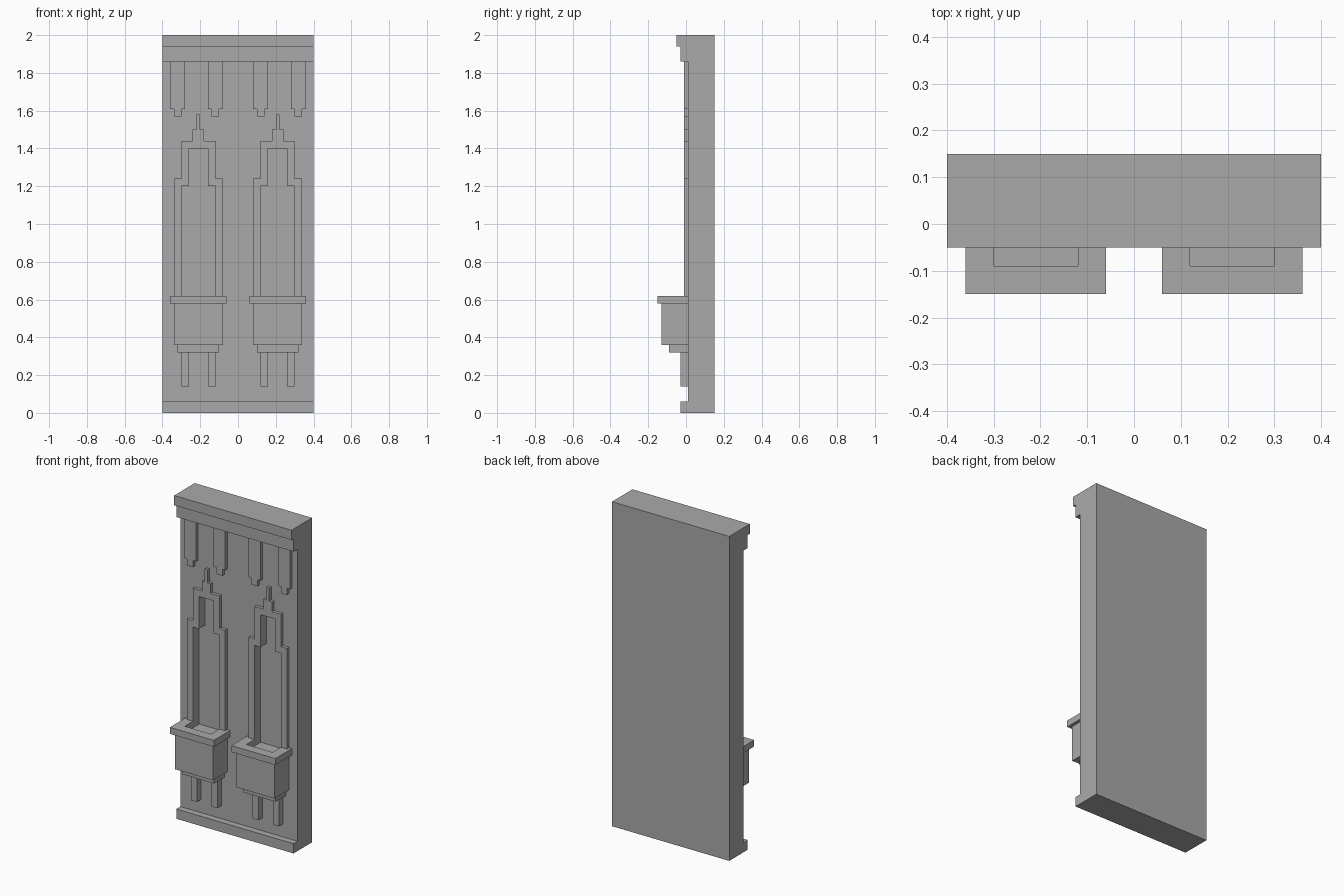
import bpy
import bmesh
from mathutils import Vector

cube = bpy.data.objects.get("Cube")
if cube:
    bpy.data.objects.remove(cube, do_unlink=True)

stone = bpy.data.materials.new("grey stone")
stone.use_nodes = True
stone.diffuse_color = (0.4, 0.4, 0.4, 1)
stone.node_tree.nodes["Principled BSDF"].inputs["Base Color"].default_value = (0.4, 0.4, 0.4, 1)

WALL = 0.01     # front plane of the wall
RELIEF = -0.01  # front plane of the raised trim
BAY = 0.21      # distance of each bay from the middle


def prism(name, outline, axis, start, end):
    """Extrude a 2D outline along x, y or z."""
    def place(a, b, d):
        return {"x": (d, a, b), "y": (a, d, b), "z": (a, b, d)}[axis]
    bm = bmesh.new()
    face = bm.faces.new([bm.verts.new(place(a, b, start)) for a, b in outline])
    out = bmesh.ops.extrude_face_region(bm, geom=[face], use_keep_orig=True)
    verts = [v for v in out["geom"] if isinstance(v, bmesh.types.BMVert)]
    bmesh.ops.translate(bm, verts=verts, vec=Vector(place(0, 0, end - start)))
    bmesh.ops.recalc_face_normals(bm, faces=bm.faces)
    mesh = bpy.data.meshes.new(name)
    bm.to_mesh(mesh)
    bm.free()
    mesh.materials.append(stone)
    obj = bpy.data.objects.new(name, mesh)
    bpy.context.collection.objects.link(obj)
    return obj


def block(name, centre, half, z0, z1, front):
    return prism(name, [(centre - half, z0), (centre + half, z0),
                        (centre + half, z1), (centre - half, z1)], "y", front, WALL)


def mirrored(centre, right_half):
    """Complete a half outline of (offset, z) points about a vertical line."""
    left_half = [(-x, z) for x, z in reversed(right_half)]
    return [(centre + x, z) for x, z in right_half + left_half]


# Wall slab with plinth and stepped cornice in one profile
wall = prism("wall", [(0.15, 0), (-0.03, 0), (-0.03, 0.06), (WALL, 0.06),
                      (WALL, 1.86), (-0.03, 1.86), (-0.03, 1.94),
                      (-0.05, 1.94), (-0.05, 2), (0.15, 2)], "x", -0.4, 0.4)

for side, c in (("right", -BAY), ("left", BAY)):
    # Stepped window surround, open at the bottom
    outer = [(0.13, 0.62), (0.13, 1.24), (0.09, 1.24), (0.09, 1.44),
             (0.03, 1.44), (0.03, 1.5), (0.01, 1.5), (0.01, 1.58)]
    inner = [(0.09, 0.62), (0.09, 1.2), (0.05, 1.2), (0.05, 1.4)]
    band = mirrored(c, outer) + list(reversed(mirrored(c, inner)))
    prism(side + "_window_surround", band, "y", RELIEF, WALL)

    # Recessed window opening
    inner[0] = (0.09, 0.58)
    cutter = prism(side + "_window_cutter", mirrored(c, inner), "y", -0.2, 0.05)
    cutter.hide_render = True
    cutter.hide_set(True)
    cut = wall.modifiers.new(side + " window", "BOOLEAN")
    cut.object = cutter
    cut.operation = "DIFFERENCE"
    cut.solver = "EXACT"

    # Balcony: notched rim, body, stepped base and two legs
    rim = [(0.09, WALL), (0.15, WALL), (0.15, -0.15)]
    notch = [(-0.09, WALL), (-0.09, -0.09), (0.09, -0.09)]
    prism(side + "_balcony_rim", mirrored(c, rim) + [(c + x, y) for x, y in notch[1:]],
          "z", 0.58, 0.62)
    block(side + "_balcony_body", c, 0.13, 0.36, 0.58, -0.13)
    block(side + "_balcony_base", c, 0.11, 0.32, 0.36, -0.09)
    for i, dx in enumerate((-0.07, 0.07)):
        block(f"{side}_balcony_leg_{i}", c + dx, 0.02, 0.14, 0.32, -0.03)

    # Hanging pendants under the cornice
    for i, dx in enumerate((-0.11, 0.09) if c < 0 else (-0.09, 0.11)):
        tab = [(0.02, 1.57), (0.02, 1.61), (0.04, 1.61), (0.04, 1.86)]
        prism(f"{side}_pendant_{i}", mirrored(c + dx, tab), "y", RELIEF, WALL)

# Apply the window cuts and drop the cutters
bpy.context.view_layer.update()
evaluated = wall.evaluated_get(bpy.context.evaluated_depsgraph_get())
cut_mesh = bpy.data.meshes.new_from_object(evaluated)
wall.modifiers.clear()
wall.data = cut_mesh
for obj in list(bpy.data.objects):
    if obj.name.endswith("_window_cutter"):
        bpy.data.objects.remove(obj, do_unlink=True)
